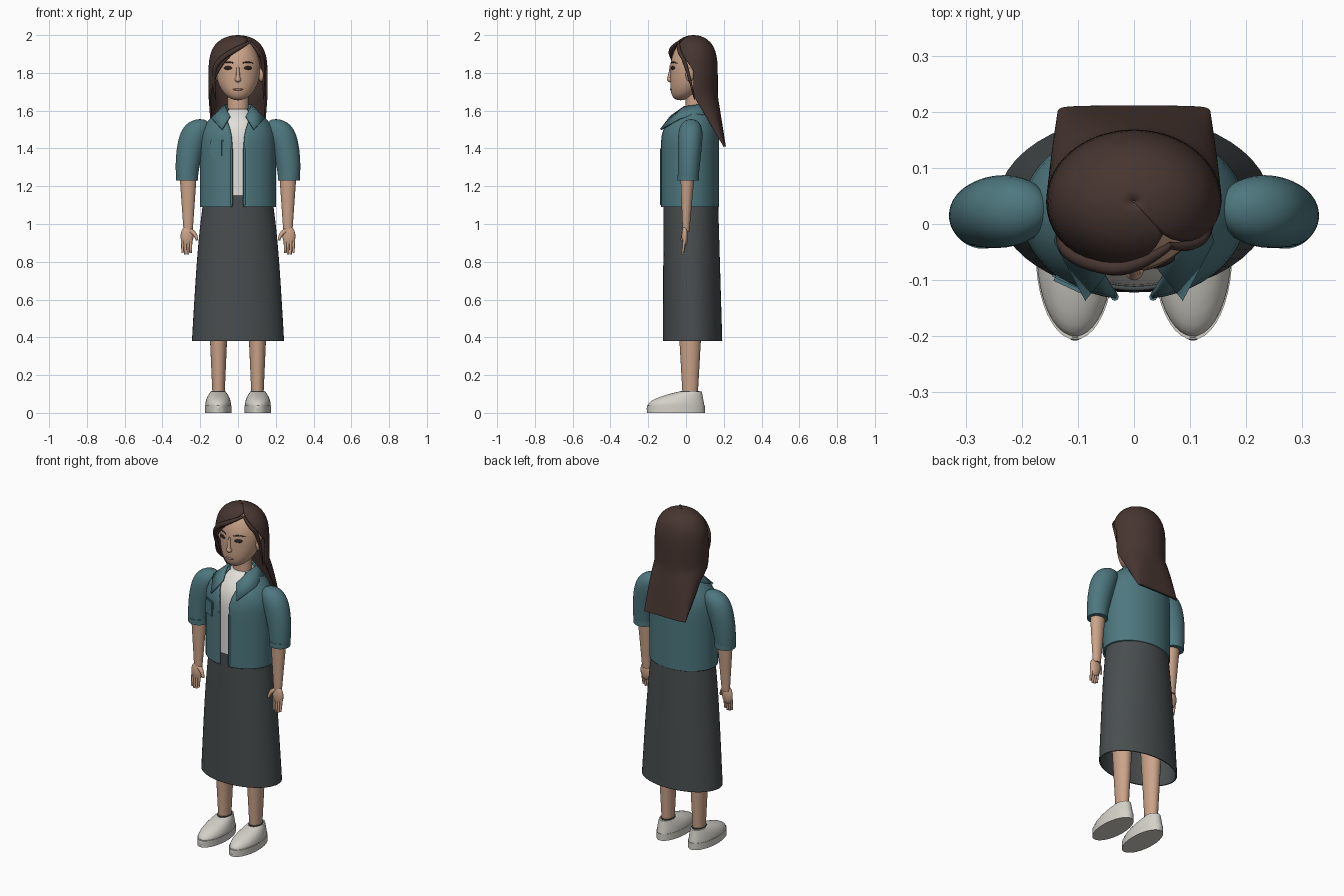
import bpy, bmesh
from math import sin, cos, pi, radians, sqrt, copysign

cube = bpy.data.objects.get("Cube")
if cube:
    bpy.data.objects.remove(cube)


def material(name, red, green, blue):
    mat = bpy.data.materials.new(name)
    mat.use_nodes = True
    mat.diffuse_color = (red, green, blue, 1)
    shader = next(node for node in mat.node_tree.nodes if node.type == 'BSDF_PRINCIPLED')
    shader.inputs["Base Color"].default_value = mat.diffuse_color
    return mat


SKIN = material("skin", .6, .37, .25)
HAIR = material("brown hair", .062, .036, .03)
TEAL = material("teal cloth", .075, .185, .21)
WHITE = material("white cloth", .75, .73, .68)
GREY = material("charcoal cloth", .065, .075, .078)
SHOE = material("shoe white", .66, .64, .58)
DARK = material("eye dark", .025, .017, .014)
LIP = material("lip", .42, .21, .16)


def add_object(name, data, mat):
    data.materials.append(mat)
    obj = bpy.data.objects.new(name, data)
    bpy.context.collection.objects.link(obj)
    return obj


def finish(name, bm, mat, thickness=0):
    bmesh.ops.recalc_face_normals(bm, faces=bm.faces)
    mesh = bpy.data.meshes.new(name)
    bm.to_mesh(mesh)
    bm.free()
    mesh.shade_smooth()
    mesh.set_sharp_from_angle(angle=radians(45))
    obj = add_object(name, mesh, mat)
    if thickness:
        solidify = obj.modifiers.new("thickness", 'SOLIDIFY')
        solidify.thickness, solidify.offset = thickness, 0
    return obj


def ring(y, rx, ry, x=0, square=2, start=0, end=0):
    """Oval cross-section; angles run from the front and bound an open shell."""
    return x, y, rx, ry, square, start, end


def loft(name, mat, low, high, section, side=1, thickness=0, opened=False, steps=20, sides=40):
    """Stack the ovals given by section(t), with t from 0 at the bottom to 1 at the top."""
    bm = bmesh.new()
    rings = []
    for step in range(steps + 1):
        t = (1 - cos(pi * step / steps)) / 2
        x, y, rx, ry, square, start, end = section(t)
        verts = []
        for i in range(sides + opened):
            angle = radians(start + (360 + end - start) * i / sides)
            s, c = [copysign(abs(v) ** (2 / square), v) for v in (sin(angle), cos(angle))]
            verts.append(bm.verts.new((side * (x + rx * s), y - ry * c, low + (high - low) * t)))
        rings.append(verts)
    for lower, upper in zip(rings, rings[1:]):
        for i in range(sides):
            j = (i + 1) % len(lower)
            bm.faces.new((lower[i], lower[j], upper[j], upper[i]))
    if not thickness:
        bm.faces.new(rings[0])
        bm.faces.new(rings[-1])
    return finish(name, bm, mat, thickness)


def ball(name, mat, location, scale, turn=0):
    bm = bmesh.new()
    bmesh.ops.create_uvsphere(bm, u_segments=20, v_segments=12, radius=1)
    bmesh.ops.scale(bm, vec=scale, verts=bm.verts)
    obj = finish(name, bm, mat)
    obj.location = location
    obj.rotation_euler.z = radians(turn)


def tube(name, mat, points, radii):
    curve = bpy.data.curves.new(name, 'CURVE')
    curve.dimensions, curve.bevel_depth, curve.bevel_resolution = '3D', 1, 2
    curve.resolution_u, curve.use_fill_caps = 8, True
    spline = curve.splines.new('NURBS')
    spline.points.add(len(points) - 1)
    for point, location, radius in zip(spline.points, points, radii):
        point.co, point.radius = (*location, 1), radius
    spline.order_u, spline.use_endpoint_u = min(3, len(points)), True
    add_object(name, curve, mat)


# Skirt: flared, open at the hem
def skirt(t):
    return ring(.035 - .01 * t, .24 - .045 * t - .02 * t ** 4, .153 - .013 * t)


loft("skirt", GREY, .38, 1.15, skirt, thickness=.008, sides=48)


# Shirt and jacket share the torso shape; the jacket is open at the front
def torso(t, fit=1):
    slope = max(0, (t - .59) / .41) ** 3
    body = 1 - slope
    start = 9 + 36 * slope
    return ring(.045 - .025 * body, fit * (.07 + .126 * body), fit * (.07 + .08 * body),
                start=start, end=-start)


def shirt(t):
    return ring(*torso(t, fit=.88)[1:4])


loft("shirt", WHITE, 1.09, 1.61, shirt)
loft("jacket", TEAL, 1.09, 1.61, torso, thickness=.01, opened=True, sides=48)

# Collar: a folded strip with pointed front tips
inner_edge = [(0, .12, 1.63), (.07, .07, 1.63), (.066, -.01, 1.62), (.042, -.08, 1.57)]
outer_edge = [(0, .15, 1.58), (.11, .09, 1.58), (.14, -.03, 1.56), (.085, -.134, 1.5)]
bm = bmesh.new()
pairs = [[bm.verts.new(point) for point in pair] for pair in zip(inner_edge, outer_edge)]
for (a, b), (c, d) in zip(pairs, pairs[1:]):
    bm.faces.new((a, b, d, c))
collar = finish("collar", bm, TEAL, thickness=.01)
mirror = collar.modifiers.new("mirror", 'MIRROR')
mirror.use_clip = True
collar.modifiers.move(1, 0)

# Chest pocket
bm = bmesh.new()
bmesh.ops.create_cube(bm, size=1)
bmesh.ops.scale(bm, vec=(.074, .016, .094), verts=bm.verts)
bmesh.ops.bevel(bm, geom=bm.edges[:], offset=.006, segments=2, affect='EDGES')
pocket = finish("chest_pocket", bm, TEAL)
pocket.location = (-.112, -.107, 1.4)
pocket.rotation_euler.z = radians(-25)


# Limb, shoe and head shapes
def sleeve(t):
    dome = sqrt(1 - t ** 8) + .01
    return ring(.012 + .015 * t, dome * (.056 + .03 * t), dome * (.053 + .018 * t), x=.27 - .07 * t * t)


def cuff(t):
    return ring(.012, .058, .056, x=.269)


def arm(t):
    return ring(.008 * t, .024 + .022 * t, .018 + .02 * t, x=.264)


def leg(t):
    return ring(.022, .032 + .027 * t, .04 + .035 * t, x=.103)


def sock(t):
    return ring(.022, .036, .05, x=.103)


def sole(t):
    return ring(-.053, .07, .153, x=.105)


def shoe(t):
    toe, heel = -.2 + .16 * t * t, .097 - .013 * t
    return ring((toe + heel) / 2, .068 - .028 * t * t, (heel - toe) / 2, x=.105)


def head(t):
    height = 2 * t - 1
    width = sqrt(max(0, 1 - height ** 2)) + .01
    return ring(.03 - .06 * min(0, height) ** 2, .116 * width, .112 * width)


def neck(t):
    return ring(.043, .055, .046)


for side, tag in ((1, "left_"), (-1, "right_")):
    # Sleeves, arms and hands
    loft(tag + "sleeve", TEAL, 1.235, 1.555, sleeve, side)
    loft(tag + "cuff", TEAL, 1.23, 1.26, cuff, side, steps=1)
    loft(tag + "arm", SKIN, .96, 1.27, arm, side, steps=6)
    ball(tag + "palm", SKIN, (side * .27, -.006, .935), (.034, .017, .055))
    tube(tag + "placket", TEAL, [(side * .034, -.13, z) for z in (1.1, 1.4)], [.007] * 2)
    for finger in range(4):
        x = side * (.25 + .0145 * finger)
        tip = .835 + .008 * abs(finger - 1.5)
        tube(f"{tag}finger_{finger + 1}", SKIN, [(x, -.008, .92), (x, -.017, tip)], (.009, .006))
    tube(tag + "thumb", SKIN, [(side * .258, -.006, .965), (side * .225, -.014, .955),
                               (side * .217, -.022, .915)], (.014, .012, .007))

    # Legs and shoes
    loft(tag + "leg", SKIN, .09, .7, leg, side, steps=6)
    loft(tag + "sock", GREY, .1, .117, sock, side, steps=1)
    loft(tag + "sole", SHOE, 0, .04, sole, side, steps=1)
    loft(tag + "shoe", SHOE, .04, .112, shoe, side, steps=10)
    ball(tag + "toe_bump", SHOE, (side * .105, -.199, .022), (.012, .009, .021))
    for lace in range(3):
        y, z = -.115 + .025 * lace, .08 + .009 * lace
        tube(f"{tag}lace_{lace + 1}", SHOE, [(side * .105 + across * .032, y, z - .011 * abs(across))
                                             for across in (-1, 0, 1)], [.004] * 3)

    # Paired facial features
    ball(tag + "eye", DARK, (side * .052, -.069, 1.826), (.023, .007, .01), side * 22)
    ball(tag + "ear", SKIN, (side * .122, .02, 1.79), (.014, .023, .036), side * 15)
    tube(tag + "brow", HAIR, [(side * .024, -.079, 1.852), (side * .055, -.07, 1.862),
                              (side * .083, -.046, 1.85)], (.003, .0045, .002))

# Neck, head and central features
loft("neck", SKIN, 1.55, 1.71, neck, steps=1)
loft("head", SKIN, 1.655, 1.985, head)
ball("nose", SKIN, (0, -.083, 1.765), (.017, .017, .015))
tube("nose_bridge", SKIN, [(0, -.079, 1.84), (0, -.081, 1.8), (0, -.089, 1.768)], (.007, .009, .012))
ball("mouth", LIP, (0, -.079, 1.712), (.026, .007, .006))


# Hair: one shell, parted off-centre, narrowing to a flat panel down the back
def hair(t):
    dome = sqrt(max(0, 1 - max(0, (t - .58) / .42) ** 4)) + .01
    fall = max(0, 1 - t / .46)
    below_part = max(0, .957 - t)
    return ring(.04 + .158 * fall, dome * (.15 - .02 * fall), dome * (.122 - .114 * fall),
                square=2 + 2 * fall,
                start=36 + 54 * min(1, below_part / .27),
                end=36 - 126 * min(1, below_part / .6) ** .6)


loft("hair", HAIR, 1.41, 1.995, hair, thickness=.01, opened=True, steps=32, sides=56)
tube("fringe_lock", HAIR, [(.068, -.036, 1.967), (0, -.085, 1.93), (-.088, -.07, 1.88),
                           (-.14, -.03, 1.8), (-.118, .01, 1.66)], (.006, .014, .015, .013, .003))
tube("side_lock", HAIR, [(.062, -.038, 1.968), (.105, -.045, 1.92), (.14, 0, 1.86),
                         (.135, .045, 1.66)], (.006, .011, .011, .003))
